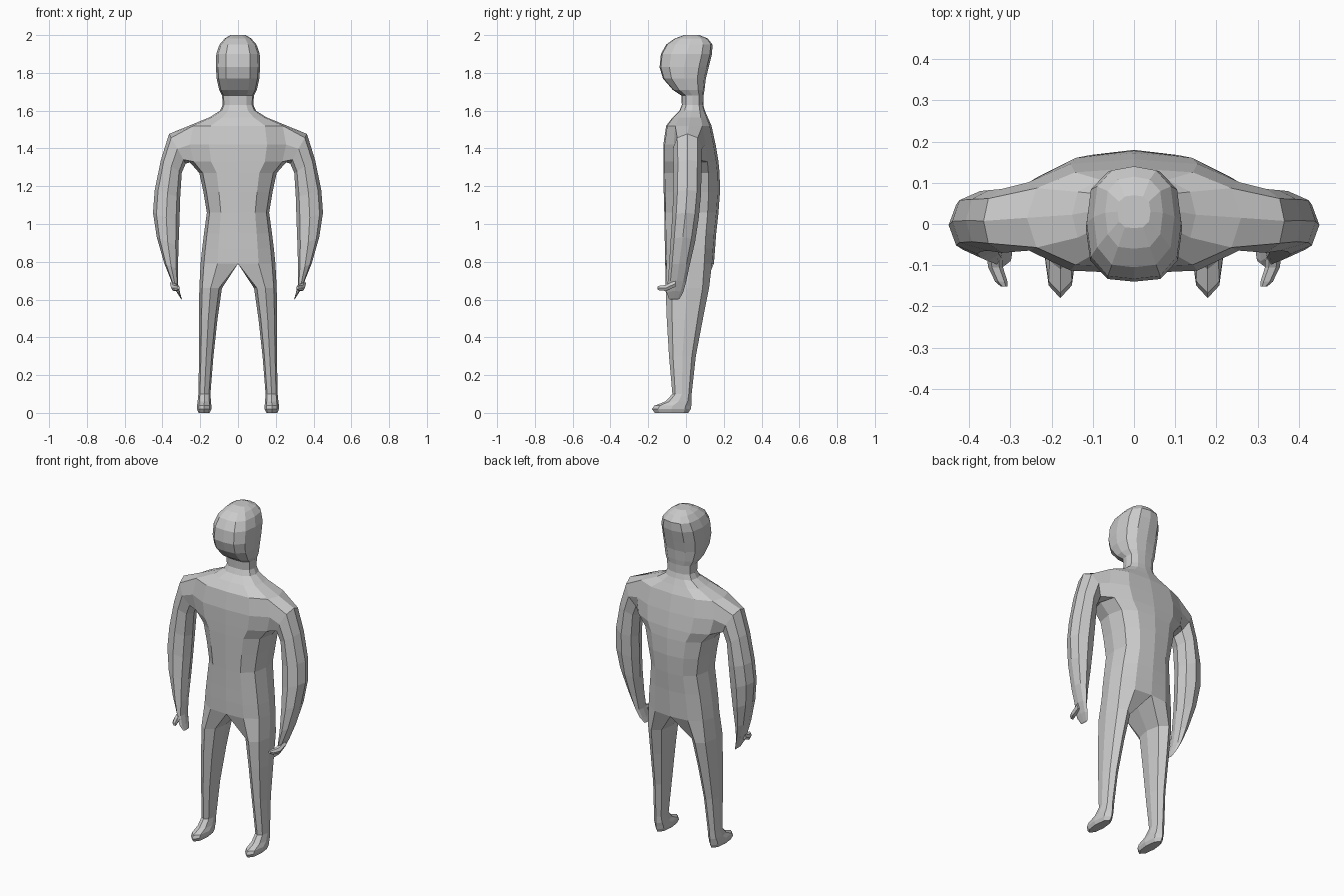
import bpy, bmesh, math

# Half of a rounded torso/head outline, front centre round to back centre
def half_ring(z, w, yf, yb):
    m, d = (yf + yb) / 2, (yb - yf) / 2
    shape = [(0, -1), (.55, -.95), (.91, -.6), (1, 0), (.91, .6), (.55, .92), (0, 1)]
    return [(u * w, m + v * d, z) for u, v in shape]

# Eight-sided limb section between an inner and an outer (x, z) point
OCTAGON = [(.13, .15), (.5, 0), (.87, .15), (1, .5), (.87, .85), (.5, 1), (.13, .85), (0, .5)]

def limb_ring(xi, zi, xo, zo, yf, yb):
    return [(xi + (xo - xi) * u, yf + (yb - yf) * v, zi + (zo - zi) * u) for u, v in OCTAGON]

def add_verts(bm, points):
    return [bm.verts.new(p) for p in points]

def bridge(bm, a, b):
    n = len(a)
    for i in range(n):
        j = (i + 1) % n
        bm.faces.new((a[i], a[j], b[j], b[i]))

def grow(bm, start, rings, roll=0):
    for r in rings:
        nxt = add_verts(bm, r[roll:] + r[:roll])
        bridge(bm, start, nxt)
        start = nxt
    bm.faces.new(start)

def finish(bm, name):
    loose = [v for v in bm.verts if not v.link_faces]
    bmesh.ops.delete(bm, geom=loose, context='VERTS')
    bmesh.ops.recalc_face_normals(bm, faces=bm.faces[:])
    mesh = bpy.data.meshes.new(name)
    bm.to_mesh(mesh)
    bm.free()
    obj = bpy.data.objects.new(name, mesh)
    bpy.context.collection.objects.link(obj)
    mirror = obj.modifiers.new("mirror", 'MIRROR')
    mirror.merge_threshold = .001
    return obj

# Head, neck and torso: z, half width, front y, back y
trunk = [
    (2.0, .04, -.01, .07), (1.982, .07, -.06, .115), (1.95, .098, -.105, .14),
    (1.90, .115, -.133, .138), (1.83, .117, -.14, .12), (1.77, .113, -.122, .105),
    (1.71, .10, -.07, .098), (1.68, .084, -.025, .093), (1.63, .082, -.022, .092),
    (1.60, .095, -.035, .10), (1.565, .15, -.07, .115),
    (1.52, .26, -.105, .135), (1.42, .28, -.12, .157), (1.33, .258, -.12, .172),
    (1.27, .205, -.12, .178), (1.17, .183, -.118, .18), (1.06, .165, -.115, .172),
    (.95, .18, -.113, .16), (.87, .19, -.112, .154), (.79, .198, -.11, .148),
]
bm = bmesh.new()
rows = [add_verts(bm, half_ring(*t)) for t in trunk]
bm.faces.new(rows[0])
S = 11  # shoulder row, above the arm opening
for i in range(len(rows) - 1):
    for j in range(6):
        if i in (S, S + 1) and j in (2, 3):
            continue  # arm opening
        a, b = rows[i], rows[i + 1]
        bm.faces.new((a[j], a[j + 1], b[j + 1], b[j]))

# Arm and hand grown from the shoulder opening
a, b, c = rows[S:S + 3]
grow(bm, [a[2], a[3], a[4], b[4], c[4], c[3], c[2], b[2]], [limb_ring(*r) for r in [
    (.277, 1.32, .365, 1.477, -.07, .085),
    (.298, 1.27, .408, 1.34, -.065, .082),
    (.306, 1.14, .441, 1.18, -.067, .08),
    (.310, 1.01, .450, 1.06, -.073, .068),
    (.315, .88, .430, .93, -.082, .048),
    (.318, .76, .390, .79, -.09, .018),
    (.317, .68, .354, .70, -.097, 0),
    (.305, .63, .328, .645, -.103, -.015),
    (.296, .60, .303, .605, -.09, -.035),
]], roll=2)

# Leg and foot grown from the crotch row
crotch = bm.verts.new((0, .02, .79))
grow(bm, rows[-1] + [crotch], [limb_ring(xi, z, xo, z, yf, yb) for z, xi, xo, yf, yb in [
    (.66, .085, .205, -.108, .122),
    (.50, .108, .206, -.102, .09),
    (.30, .130, .206, -.09, .052),
    (.10, .146, .210, -.072, .03),
    (.06, .143, .214, -.11, .03),
    (.038, .141, .217, -.168, .028),
    (.02, .141, .217, -.18, .025),
    (0, .150, .208, -.165, .012),
]])
finish(bm, "body")

# Thumb: x, y, z, radius
bm = bmesh.new()
thumb = []
for x, y, z, r in [(.340, -.055, .685, .02), (.336, -.105, .662, .018),
                   (.322, -.14, .66, .015), (.315, -.152, .662, .008)]:
    thumb.append([(x + r * math.cos(k * math.pi / 3), y, z + r * math.sin(k * math.pi / 3))
                  for k in range(6)])
base = add_verts(bm, thumb[0])
bm.faces.new(base)
grow(bm, base, thumb[1:])
finish(bm, "thumb")
